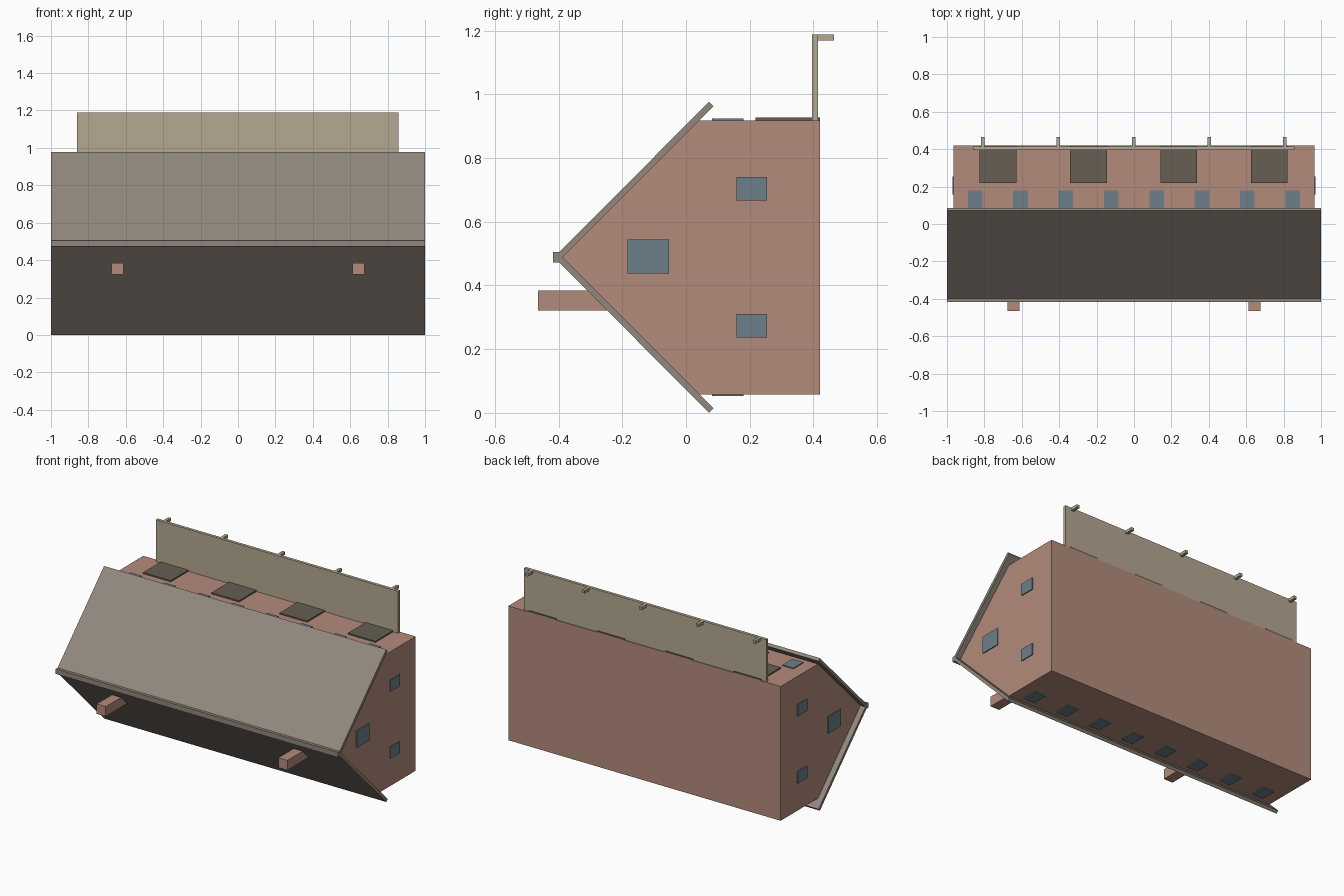
import bpy
import bmesh

default = bpy.data.objects.get("Cube")
if default:
    bpy.data.objects.remove(default, do_unlink=True)


def material(name, rgb):
    """Flat material from display colour values (0-255), stored linear."""
    lin = [((c / 255 + 0.055) / 1.055) ** 2.4 for c in rgb]
    m = bpy.data.materials.new(name)
    m.use_nodes = True
    m.diffuse_color = (*lin, 1)
    m.node_tree.nodes["Principled BSDF"].inputs["Base Color"].default_value = (*lin, 1)
    return m


brick = material("brick red", (180, 139, 124))
roofing = material("roof grey", (146, 136, 125))
glass = material("window blue", (109, 128, 138))
timber = material("door brown", (102, 95, 83))
awning = material("awning tan", (181, 168, 145))


def extrude_x(name, profile, half, mat):
    """Prism along x from a (y, z) outline."""
    bm = bmesh.new()
    face = bm.faces.new([bm.verts.new((-half, y, z)) for y, z in profile])
    out = bmesh.ops.extrude_face_region(bm, geom=[face])["geom"]
    verts = [v for v in out if isinstance(v, bmesh.types.BMVert)]
    bmesh.ops.translate(bm, verts=verts, vec=(2 * half, 0, 0))
    bmesh.ops.recalc_face_normals(bm, faces=bm.faces)
    return finish(name, bm, mat)


def box(name, x, y, z, mat):
    """Box from (min, max) ranges."""
    bm = bmesh.new()
    bmesh.ops.create_cube(bm, size=1)
    for v in bm.verts:
        v.co = [r[0] if c < 0 else r[1] for c, r in zip(v.co, (x, y, z))]
    return finish(name, bm, mat)


def finish(name, bm, mat):
    mesh = bpy.data.meshes.new(name)
    bm.to_mesh(mesh)
    bm.free()
    mesh.materials.append(mat)
    obj = bpy.data.objects.new(name, mesh)
    bpy.context.collection.objects.link(obj)
    return obj


def around(c, half):
    return (c - half, c + half)


MID = 0.4885                # height of the roof ridge
HALF = 0.43                 # half the body height
TOP, BOTTOM = MID + HALF, MID - HALF
SIDE = 0.965
BACK = 0.42

# Gabled body lying with its roof towards the front
extrude_x("house_body", [(BACK, BOTTOM), (BACK, TOP), (0.041, TOP),
                         (-0.388, MID), (0.041, BOTTOM)], SIDE, brick)

# Two roof slabs and the ridge cap
for name, s in (("upper_roof_slab", 1), ("lower_roof_slab", -1)):
    extrude_x(name, [(-0.414, MID), (0.0725, MID + s * MID),
                     (0.0865, MID + s * 0.474), (-0.388, MID)], 1, roofing)
box("ridge_cap", (-1, 1), (-0.417, -0.392), around(MID, 0.016), roofing)

# Chimneys
for side, x in (("right", -0.644), ("left", 0.644)):
    box(f"{side}_chimney", around(x, 0.032), (-0.465, -0.2), (0.322, 0.385), brick)

# Gable windows
for side, s in (("right", -1), ("left", 1)):
    x = sorted((s * (SIDE - 0.002), s * 0.971))
    for part, y, z in (("upper", (0.158, 0.254), (0.666, 0.741)),
                       ("lower", (0.158, 0.254), (0.236, 0.311)),
                       ("attic", (-0.183, -0.054), (0.437, 0.545))):
        box(f"{side}_{part}_window", x, y, z, glass)

# Window rows along both long walls
for i in range(8):
    x = around(-0.849 + i * 0.2424, 0.039)
    y = (0.081, 0.18)
    box(f"top_window_{i + 1}", x, y, (TOP - 0.002, TOP + 0.006), glass)
    box(f"bottom_window_{i + 1}", x, y, (BOTTOM - 0.006, BOTTOM + 0.002), glass)

# Doors on the entrance wall
for i in range(4):
    x = around(-0.727 + i * 0.4835, 0.098)
    box(f"door_{i + 1}", x, (0.218, BACK), (TOP - 0.001, TOP + 0.0085), timber)

# Awning panel with its row of short posts
box("awning_panel", (-0.86, 0.857), (0.396, 0.415), (TOP - 0.002, 1.188), awning)
for i in range(5):
    x = around(-0.809 + i * 0.4035, 0.0095)
    box(f"awning_post_{i + 1}", x, (0.413, 0.465), (1.169, 1.188), awning)
